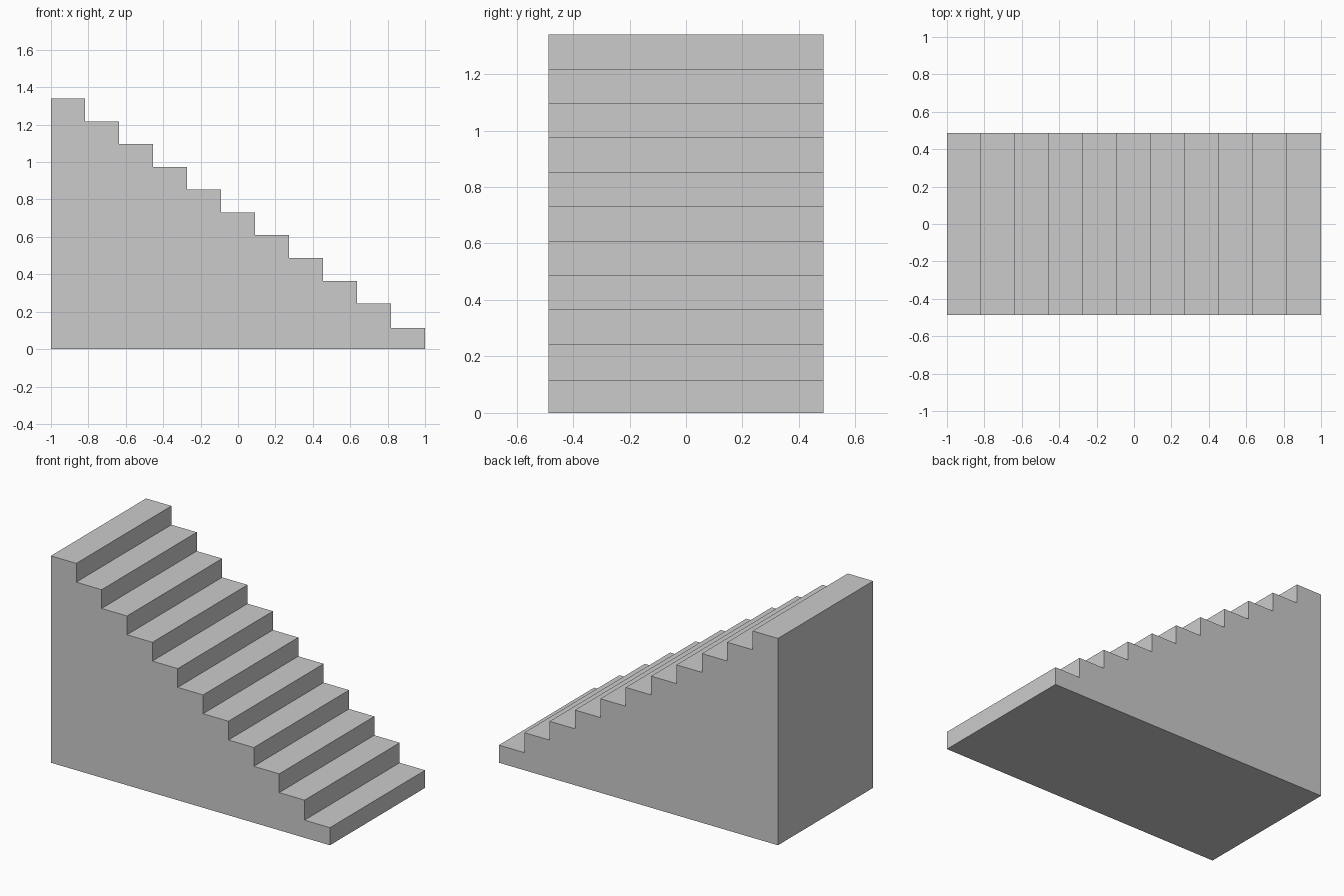
import bpy
import bmesh

if "Cube" in bpy.data.objects:
    bpy.data.objects.remove(bpy.data.objects["Cube"])

STEPS = 11
HALF_WIDTH = 0.487
TREAD = 2.0 / STEPS
RISE = 1.34 / STEPS
FIRST_RISE = 0.114  # lowest step is slightly shallower

# Stepped side profile, climbing from right to left
profile = [(-1.0, 0.0), (1.0, 0.0)]
for i in range(STEPS):
    z = FIRST_RISE if i == 0 else RISE * (i + 1)
    profile += [(1.0 - i * TREAD, z), (1.0 - (i + 1) * TREAD, z)]

# Extrude the profile across the width of the staircase
bm = bmesh.new()
side = bm.faces.new([bm.verts.new((x, -HALF_WIDTH, z)) for x, z in profile])
result = bmesh.ops.extrude_face_region(bm, geom=[side], use_keep_orig=True)
moved = [v for v in result["geom"] if isinstance(v, bmesh.types.BMVert)]
bmesh.ops.translate(bm, verts=moved, vec=(0, 2 * HALF_WIDTH, 0))
bmesh.ops.recalc_face_normals(bm, faces=bm.faces)

# Solid staircase
mesh = bpy.data.meshes.new("staircase")
bm.to_mesh(mesh)
bm.free()
staircase = bpy.data.objects.new("staircase", mesh)
bpy.context.collection.objects.link(staircase)
